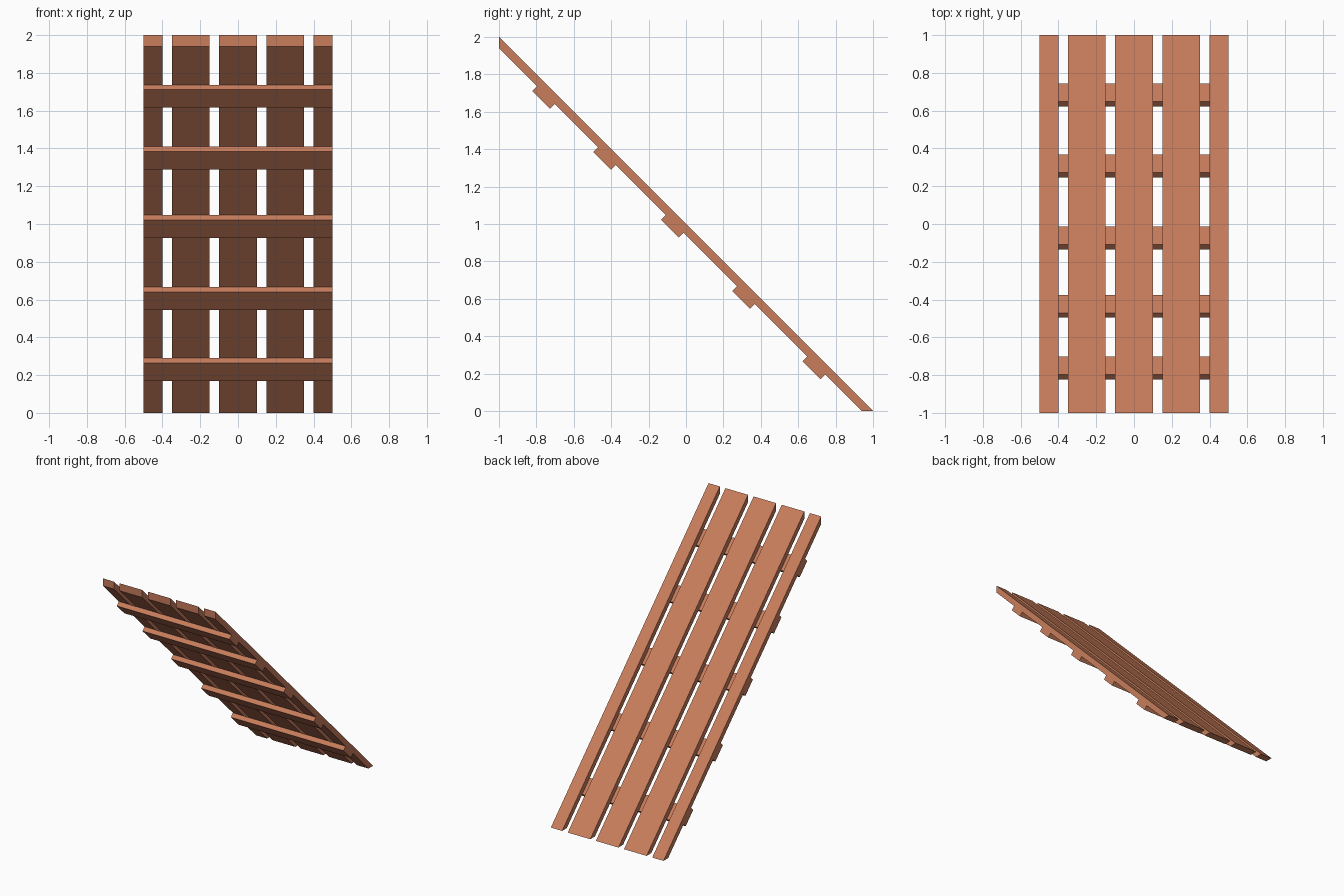
import bpy

if "Cube" in bpy.data.objects:
    bpy.data.objects.remove(bpy.data.objects["Cube"])

wood = bpy.data.materials.new("terracotta wood")
wood.diffuse_color = (0.58, 0.205, 0.107, 1)
wood.use_nodes = True
wood.node_tree.nodes["Principled BSDF"].inputs["Base Color"].default_value = wood.diffuse_color


def extrude_x(name, profile, x0, x1):
    """Prism from a counter-clockwise (y, z) profile, running from x0 to x1."""
    n = len(profile)
    verts = [(x, y, z) for x in (x0, x1) for y, z in profile]
    faces = [tuple(reversed(range(n))), tuple(range(n, 2 * n))]
    faces += [(i, (i + 1) % n, n + (i + 1) % n, n + i) for i in range(n)]
    mesh = bpy.data.meshes.new(name)
    mesh.from_pydata(verts, [], faces)
    mesh.materials.append(wood)
    obj = bpy.data.objects.new(name, mesh)
    bpy.context.collection.objects.link(obj)
    return obj


# Sloping planks: vertical cut at the top, horizontal cut at the floor
plank = [(-1, 2), (-1, 1.94), (0.94, 0), (1, 0)]
for x, width in [(-0.45, 0.1), (-0.25, 0.2), (0, 0.2), (0.25, 0.2), (0.45, 0.1)]:
    extrude_x("plank", plank, x - width / 2, x + width / 2)

# Cross battens fixed flush to the underside of the planks
length, thick = 0.095, 0.026
for z in (0.291, 0.667, 1.048, 1.41, 1.737):
    y = 0.94 - z
    batten = [(y, z), (y - thick, z - thick),
              (y - thick + length, z - thick - length), (y + length, z - length)]
    extrude_x("cross_batten", batten, -0.5, 0.5)
